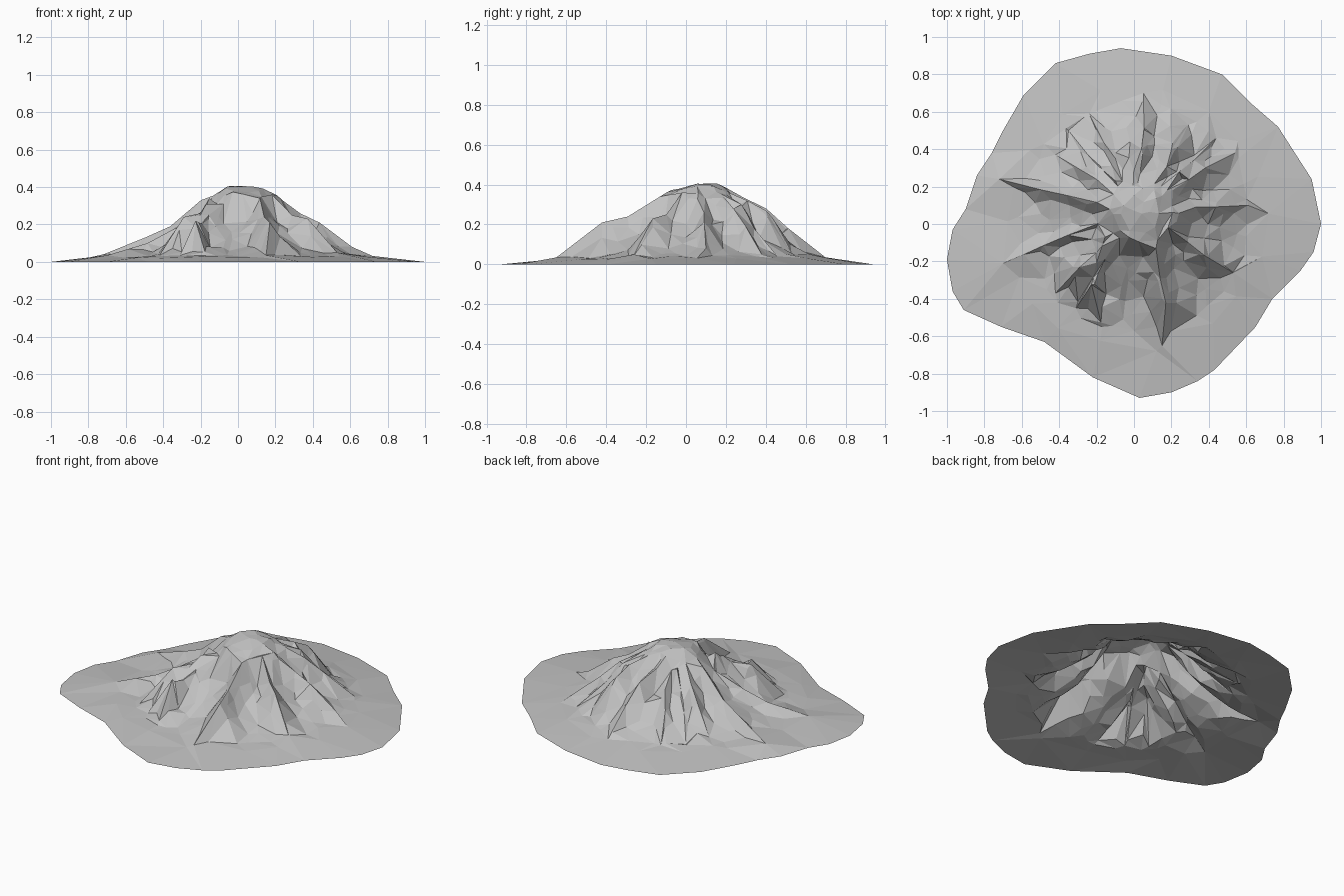
import bpy, math, random
from mathutils import Vector
from mathutils.geometry import delaunay_2d_cdt, intersect_point_line

if "Cube" in bpy.data.objects:
    bpy.data.objects.remove(bpy.data.objects["Cube"])
random.seed(4)

# Shoreline of the skirt, counter-clockwise
shore = [(1, 0), (.95, .24), (.77, .52), (.62, .65), (.47, .8), (.2, .9), (-.07, .94),
         (-.24, .91), (-.42, .86), (-.59, .69), (-.7, .5), (-.76, .38), (-.84, .26),
         (-.9, .08), (-.97, -.03), (-1, -.19), (-.97, -.36), (-.91, -.46), (-.71, -.55),
         (-.48, -.63), (-.22, -.82), (.03, -.93), (.2, -.9), (.34, -.84), (.43, -.78),
         (.65, -.55), (.74, -.4), (.89, -.25), (.96, -.15)]

# Each ridge: foot, sideways bow, heights from summit to foot
ridges = [((.15, -.65), .06, (.34, .24, .21, .035)),
          ((-.17, -.55), -.12, (.34, .25, .22, .035)),
          ((-.31, -.45), -.02, (.31, .25, .18, .035)),
          ((-.42, -.37), 0, (.31, .26, .24, .035)),
          ((-.7, -.21), 0, (.27, .17, .1, .035)),
          ((-.72, .24), 0, (.33, .19, .13, .04)),
          ((-.42, .37), 0, (.35, .28, .19, .05)),
          ((-.35, .5), 0, (.33, .24, .15, .035)),
          ((-.24, .59), 0, (.32, .25, .17, .035)),
          ((.05, .7), 0, (.32, .28, .18, .035)),
          ((.29, .53), 0, (.36, .32, .27, .05)),
          ((.44, .46), 0, (.35, .3, .18, .04)),
          ((.54, .38), 0, (.35, .28, .19, .05)),
          ((.61, .1), 0, (.33, .26, .21, .08)),
          ((.53, -.26), 0, (.36, .25, .23, .05))]
peak = Vector((.03, .08))


def polar(angle, radius):
    return Vector((math.cos(angle), math.sin(angle))) * radius


def interpolate(table, t):
    for (a, za), (b, zb) in zip(table, table[1:]):
        if t <= b:
            return za + (zb - za) * (t - a) / (b - a)
    return table[-1][1]


# Ridge lines bend on their way down
lines = []
for foot, bow, heights in ridges:
    foot = Vector(foot)
    side = (foot - peak).orthogonal().normalized()
    line = []
    for t, z in zip((.3, .52, .7, 1), heights):
        bend = bow + random.uniform(-.015, .015) if t < 1 else 0
        line.append((peak.lerp(foot, t) + side * bend).to_3d() + Vector((0, 0, z)))
    lines.append(line)

CORE = [(0, .405), (.09, .405), (.13, .375), (.2, .345), (.25, .23), (.38, .13),
        (.5, .07), (.6, .035), (1.1, 0)]


def height(p):
    """Summit dome raised by steep-sided ridges."""
    z = interpolate(CORE, (p - peak).length)
    for line in lines:
        for a, b in zip(line, line[1:]):
            near, t = intersect_point_line(p, a.xy, b.xy)
            t = min(max(t, 0), 1)
            crest = a.lerp(b, t)
            z = max(z, crest.z - 1.4 * (p - crest.xy).length)
    return z


# Scatter of plan points: shoreline, ridge crests, gullies and broken rock
points = [Vector(p) for p in shore]
levels = [0.0] * len(shore)
edges = [(i, (i + 1) % len(shore)) for i in range(len(shore))]
for line in lines:
    start = len(points)
    points += [p.xy for p in line]
    levels += [p.z for p in line]
    edges += [(start + i, start + i + 1) for i in range(3)]

for radius, count in ((.04, 4), (.1, 9), (.16, 13), (.23, 20), (.3, 28), (.37, 34),
                      (.45, 38), (.53, 40), (.61, 36), (.7, 18)):
    for i in range(count):
        angle = math.tau * (i + random.uniform(-.35, .35)) / count
        p = peak * (1 - radius) + polar(angle, radius + random.uniform(-.025, .025))
        rough = .012 if .15 < radius < .5 else .003
        points.append(p)
        levels.append(max(.015, height(p) + random.uniform(-rough, rough)))

plan, _, faces, origin, _, _ = delaunay_2d_cdt(points, edges, [], 1, .001)
verts = [(p.x, p.y, levels[src[0]] if src else height(p)) for p, src in zip(plan, origin)]

mesh = bpy.data.meshes.new("mountain")
mesh.from_pydata(verts, [], faces)
mesh.update()
mountain = bpy.data.objects.new("mountain", mesh)
bpy.context.collection.objects.link(mountain)

# Plain grey rock
rock = bpy.data.materials.new("grey rock")
rock.use_nodes = True
grey = (.54, .54, .54, 1)
rock.diffuse_color = grey
rock.node_tree.nodes["Principled BSDF"].inputs["Base Color"].default_value = grey
mesh.materials.append(rock)
